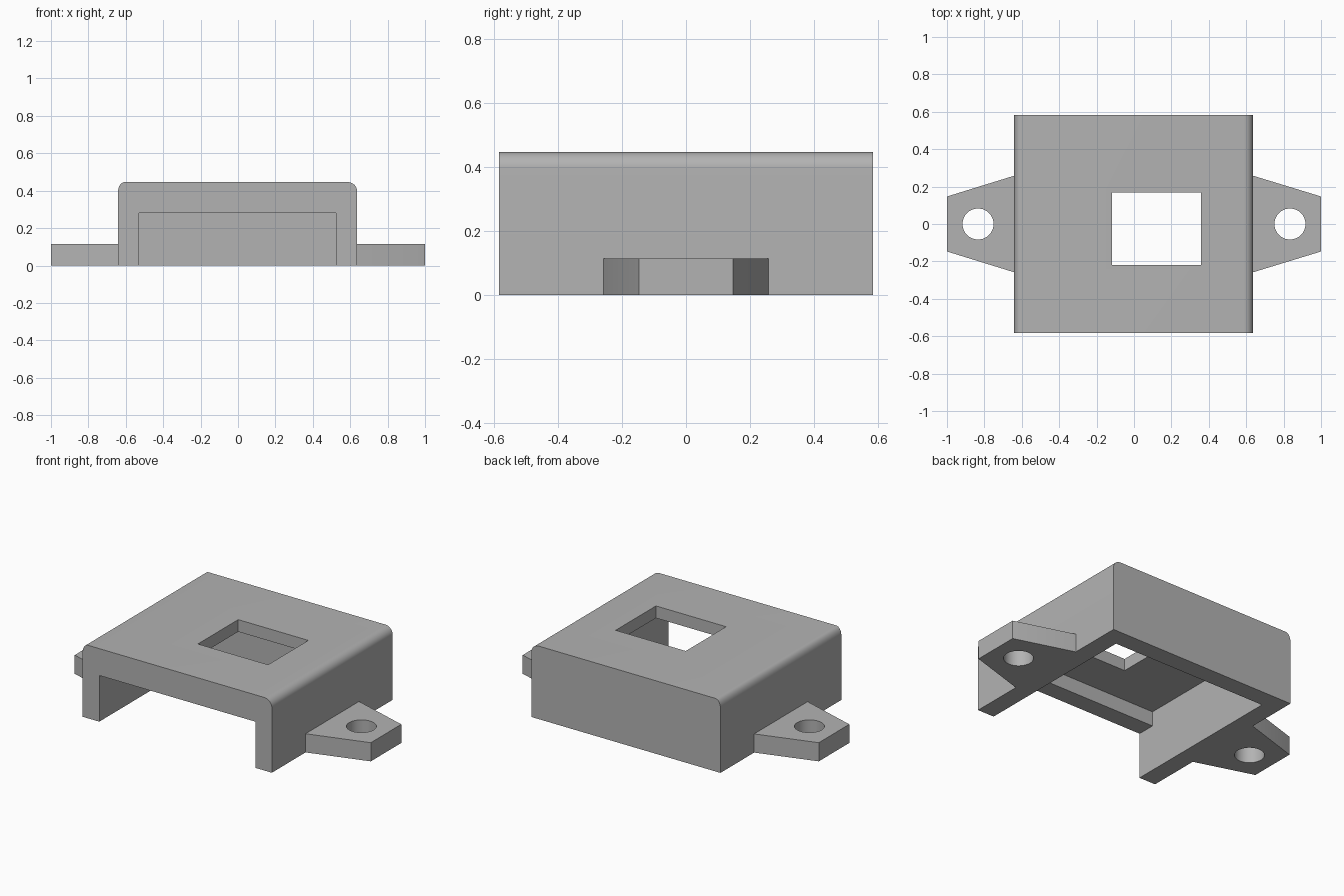
import bpy, bmesh, math

default = bpy.data.objects.get("Cube")
if default:
    bpy.data.objects.remove(default, do_unlink=True)

grey = bpy.data.materials.new("plain_grey")
grey.use_nodes = True
colour = (0.45, 0.45, 0.45, 1)
grey.diffuse_color = colour
grey.node_tree.nodes["Principled BSDF"].inputs["Base Color"].default_value = colour


def make_object(name, bm):
    bmesh.ops.recalc_face_normals(bm, faces=bm.faces[:])
    mesh = bpy.data.meshes.new(name)
    bm.to_mesh(mesh)
    bm.free()
    mesh.materials.append(grey)
    obj = bpy.data.objects.new(name, mesh)
    bpy.context.collection.objects.link(obj)
    return obj


def extrude(name, outline, offset):
    """Solid made by sweeping a closed 3D outline along an offset."""
    bm = bmesh.new()
    face = bm.faces.new([bm.verts.new(p) for p in outline])
    swept = bmesh.ops.extrude_face_region(bm, geom=[face])["geom"]
    bmesh.ops.translate(bm, vec=offset,
                        verts=[v for v in swept if isinstance(v, bmesh.types.BMVert)])
    return make_object(name, bm)


def block(name, x0, x1, y0, y1, z0, z1):
    outline = [(x0, y0, z0), (x1, y0, z0), (x1, y1, z0), (x0, y1, z0)]
    return extrude(name, outline, (0, 0, z1 - z0))


def cut(obj, cutter):
    """Apply a boolean cut and discard the cutter."""
    cutter.hide_render = True
    mod = obj.modifiers.new("cut", 'BOOLEAN')
    mod.operation = 'DIFFERENCE'
    mod.solver = 'EXACT'
    mod.object = cutter
    bpy.context.view_layer.objects.active = obj
    bpy.ops.object.modifier_apply(modifier=mod.name)
    bpy.data.objects.remove(cutter, do_unlink=True)


def smooth(obj):
    bpy.ops.object.select_all(action='DESELECT')
    obj.select_set(True)
    bpy.context.view_layer.objects.active = obj
    bpy.ops.object.shade_smooth_by_angle(angle=math.radians(30))


LEFT, RIGHT, DEPTH, TOP = 0.637, -0.641, 0.583, 0.446
WALL, ROOF_UNDER, LIP = 0.112, 0.372, 0.282


def corner(cx, rx, rz, start):
    """Quarter-round of the roof edge, running counter-clockwise."""
    angles = [math.radians(start + 90 * i / 10) for i in range(11)]
    return [(cx + rx * math.cos(a), -DEPTH, TOP - rz + rz * math.sin(a)) for a in angles]


# Cover with rounded long edges
profile = [(RIGHT, -DEPTH, 0), (LEFT, -DEPTH, 0)]
profile += corner(LEFT - 0.05, 0.05, 0.05, 0)
profile += corner(RIGHT + 0.035, 0.035, 0.05, 90)
cover = extrude("cover", profile, (0, 2 * DEPTH, 0))

# Inner cavity, lower opening under the front lip, and roof window
inner = (RIGHT + WALL, LEFT - WALL)
cut(cover, block("cavity_cutter", *inner, -DEPTH + WALL, DEPTH - WALL, -0.1, ROOF_UNDER))
cut(cover, block("front_cutter", *inner, -DEPTH - 0.1, 0, -0.1, LIP))
cut(cover, block("window_cutter", -0.117, 0.357, -0.22, 0.169, 0.2, 0.6))
smooth(cover)

# Tapered mounting ears with screw holes
for side, name, wall_x in ((1, "left_ear", LEFT), (-1, "right_ear", -RIGHT)):
    outline = [(side * (wall_x - 0.01), -0.259, 0), (side * wall_x, -0.258, 0),
               (side, -0.147, 0), (side, 0.147, 0),
               (side * wall_x, 0.258, 0), (side * (wall_x - 0.01), 0.259, 0)]
    ear = extrude(name, outline, (0, 0, 0.114))
    bm = bmesh.new()
    bmesh.ops.create_cone(bm, cap_ends=True, segments=48, radius1=0.083,
                          radius2=0.083, depth=1)
    bmesh.ops.translate(bm, vec=(side * 0.834, 0, 0), verts=bm.verts[:])
    cut(ear, make_object("hole_cutter", bm))
    smooth(ear)
